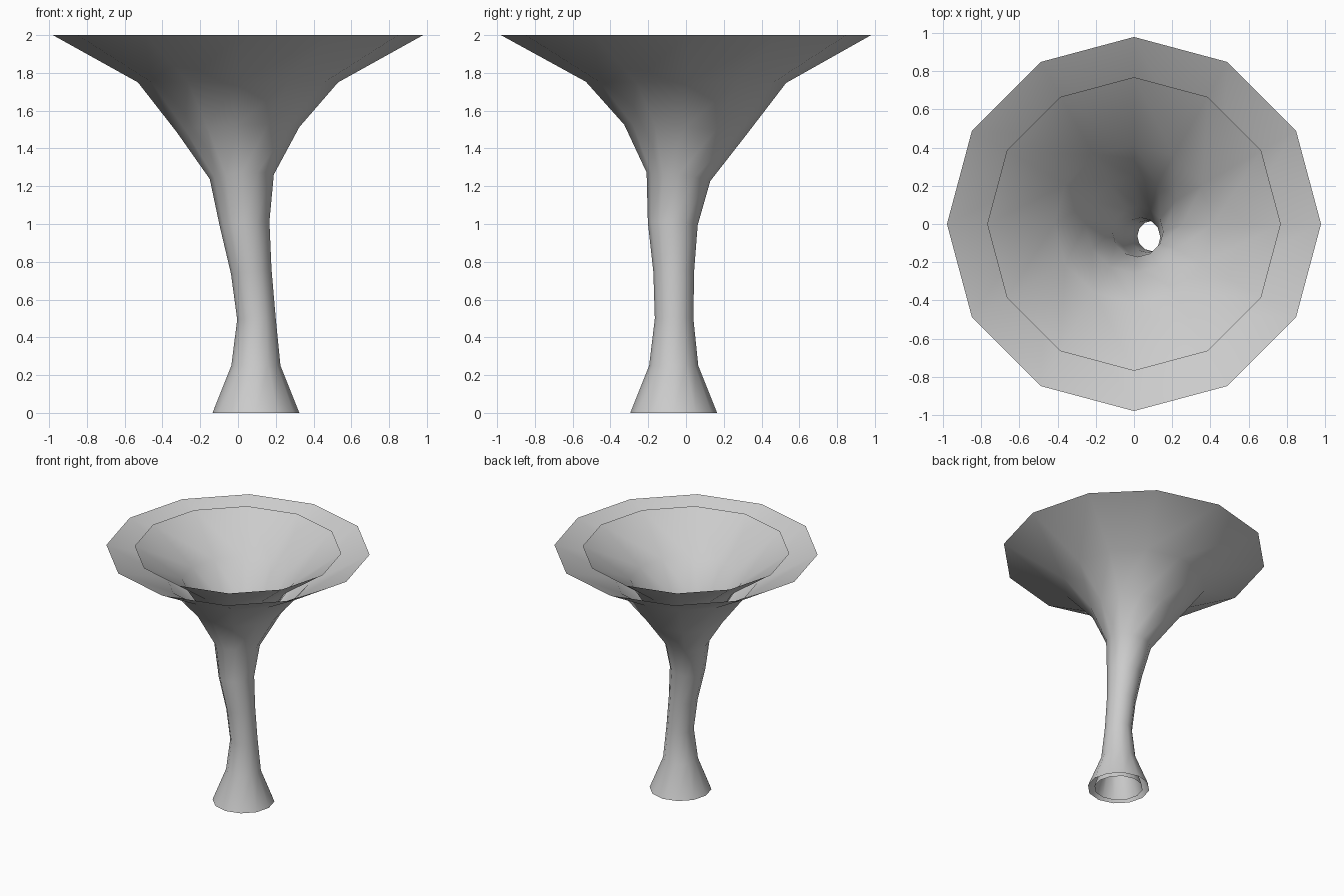
import bpy, bmesh, math
from mathutils import Vector

cube = bpy.data.objects.get("Cube")
if cube:
    bpy.data.objects.remove(cube, do_unlink=True)

SIDES = 12
INNER_SCALE = 0.785

# Bent centre line and radius at evenly spaced heights: x, y, radius
RINGS = [
    (0.095, -0.065, 0.23), (0.095, -0.065, 0.13), (0.0975, -0.063, 0.102),
    (0.07, -0.065, 0.108), (0.035, -0.07, 0.132), (0.02, -0.04, 0.17),
    (0, -0.003, 0.325), (0, 0, 0.53), (0, 0, 0.98),
]
STEP = 2 / (len(RINGS) - 1)
centres = [Vector((x, y, i * STEP)) for i, (x, y, r) in enumerate(RINGS)]

grey = bpy.data.materials.new("plain_grey")
grey.use_nodes = True
colour = (0.6, 0.6, 0.6, 1)
grey.diffuse_color = colour
grey.node_tree.nodes["Principled BSDF"].inputs["Base Color"].default_value = colour


def add_shell(name, scale, inward):
    """Open tube swept along the centre line, each ring square to the bend."""
    bm = bmesh.new()
    loops = []
    last = len(RINGS) - 1
    for i, centre in enumerate(centres):
        tangent = centres[min(i + 1, last)] - centres[max(i - 1, 0)]
        turn = Vector((0, 0, 1)).rotation_difference(tangent)
        loop = []
        for k in range(SIDES):
            a = math.tau * k / SIDES
            offset = Vector((math.cos(a), math.sin(a), 0)) * RINGS[i][2] * scale
            loop.append(bm.verts.new(centre + turn @ offset))
        loops.append(loop)
    for low, high in zip(loops, loops[1:]):
        for k in range(SIDES):
            n = (k + 1) % SIDES
            bm.faces.new((low[k], low[n], high[n], high[k])).smooth = True
    if inward:
        bmesh.ops.reverse_faces(bm, faces=bm.faces[:])
    mesh = bpy.data.meshes.new(name)
    bm.to_mesh(mesh)
    bm.free()
    mesh.materials.append(grey)
    bpy.context.collection.objects.link(bpy.data.objects.new(name, mesh))


# Two nested flared shells, open at both ends
add_shell("outer_funnel", 1, False)
add_shell("inner_funnel", INNER_SCALE, True)
